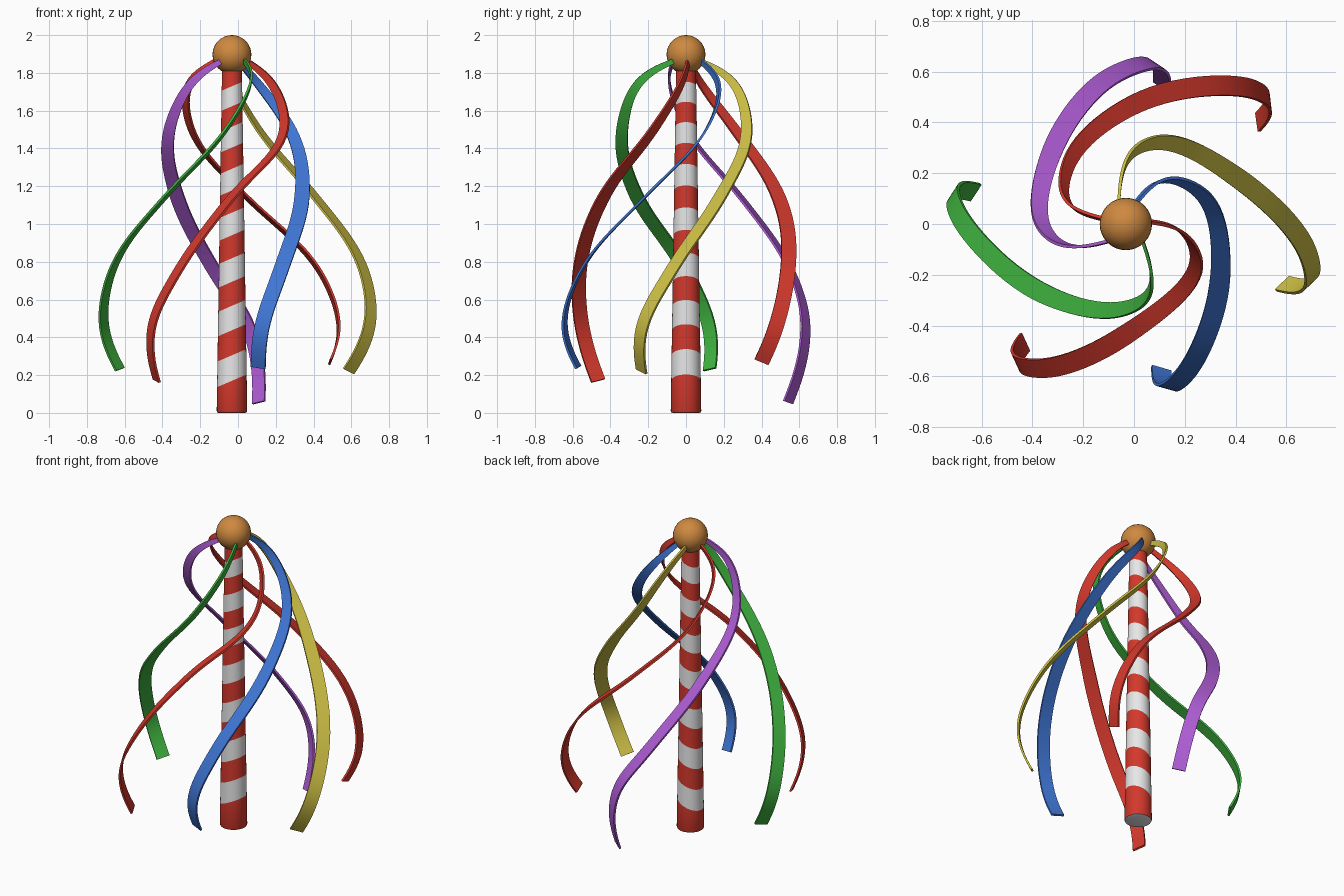
import bpy, bmesh, math
from mathutils import Vector, Quaternion

if "Cube" in bpy.data.objects:
    bpy.data.objects.remove(bpy.data.objects["Cube"])

CENTRE_X = -0.032


def material(name, rgb):
    mat = bpy.data.materials.new(name)
    mat.use_nodes = True
    mat.diffuse_color = (*rgb, 1)
    mat.node_tree.nodes["Principled BSDF"].inputs["Base Color"].default_value = (*rgb, 1)
    return mat


RED = material("red", (0.65, 0.04, 0.025))
WHITE = material("white", (0.8, 0.8, 0.8))
WOOD = material("warm wood", (0.62, 0.25, 0.05))
BLUE = material("blue", (0.05, 0.18, 0.66))
GREEN = material("green", (0.05, 0.45, 0.05))
YELLOW = material("yellow", (0.61, 0.52, 0.06))
PURPLE = material("purple", (0.43, 0.11, 0.67))


def finish(bm, name, mats, angle=40):
    mesh = bpy.data.meshes.new(name)
    bmesh.ops.recalc_face_normals(bm, faces=bm.faces)
    bm.to_mesh(mesh)
    bm.free()
    for mat in mats:
        mesh.materials.append(mat)
    obj = bpy.data.objects.new(name, mesh)
    bpy.context.collection.objects.link(obj)
    bpy.ops.object.select_all(action="DESELECT")
    obj.select_set(True)
    bpy.context.view_layer.objects.active = obj
    bpy.ops.object.shade_smooth_by_angle(angle=math.radians(angle))


# Tapered pole, cut by tilted planes into stripes
bm = bmesh.new()
bmesh.ops.create_cone(bm, cap_ends=True, segments=32, radius1=0.081, radius2=0.052, depth=1.86)
bmesh.ops.translate(bm, verts=bm.verts, vec=(0, 0, 0.93))
rim = [e for e in bm.edges if all(v.co.z < 0.01 for v in e.verts)]
bmesh.ops.bevel(bm, geom=rim, offset=0.01, segments=2, affect="EDGES", profile=0.5)
SLOPE = 0.43
bounds, height, step = [], 0.17, 0.135
while height < 1.85:
    bounds.append(height)
    geom = bm.verts[:] + bm.edges[:] + bm.faces[:]
    bmesh.ops.bisect_plane(bm, geom=geom, plane_co=(0, 0, height), plane_no=(-SLOPE, 0, 1))
    height += step
    step *= 0.98
bm.normal_update()
for face in bm.faces:
    c = face.calc_center_median()
    level = c.z - SLOPE * c.x
    face.material_index = sum(level > b for b in bounds) % 2
    if face.normal.z < -0.9:
        face.material_index = 1
bmesh.ops.translate(bm, verts=bm.verts, vec=(CENTRE_X, 0, 0))
finish(bm, "striped_pole", [RED, WHITE])

# Ball on top
bm = bmesh.new()
bmesh.ops.create_uvsphere(bm, u_segments=32, v_segments=16, radius=0.103)
bmesh.ops.translate(bm, verts=bm.verts, vec=(CENTRE_X, 0, 1.897))
finish(bm, "top_ball", [WOOD])


def smooth_path(points, steps=10, passes=6):
    """Cubic curve through the points, paced by distance, then relaxed."""
    gaps = [(b - a).length for a, b in zip(points, points[1:])]
    slopes = [(b - a) / g for a, b, g in zip(points, points[1:], gaps)]
    inner = [(s0 * g1 + s1 * g0) / (g0 + g1)
             for s0, s1, g0, g1 in zip(slopes, slopes[1:], gaps, gaps[1:])]
    speed = [2 * slopes[0] - inner[0]] + inner + [2 * slopes[-1] - inner[-1]]
    path = []
    for i, gap in enumerate(gaps):
        a, b = points[i], points[i + 1]
        for s in range(steps):
            t = s / steps
            ease = t * t * (3 - 2 * t)
            path.append(a.lerp(b, ease) + speed[i] * gap * t * (1 - t) ** 2
                        - speed[i + 1] * gap * t * t * (1 - t))
    path.append(points[-1])
    for _ in range(passes):
        middle = [(a + 2 * b + c) / 4 for a, b, c in zip(path, path[1:], path[2:])]
        path = [path[0]] + middle + [path[-1]]
    return path


def ribbon(name, mat, lean, spots, end_z, width=0.08, thick=0.012):
    levels = (1.86, 1.75, 1.5, 1.15, 0.75, 0.45, end_z)
    path = smooth_path([Vector((x, y, z)) for (x, y), z in zip(spots, levels)])
    n = len(path)
    tangents = [(path[min(i + 1, n - 1)] - path[max(i - 1, 0)]).normalized() for i in range(n)]
    # Carry a leaning strip along the path with the least twist
    up = Vector((0, 0, 1))
    side = (up - tangents[0] * up.dot(tangents[0])).normalized()
    side = Quaternion(tangents[0], math.radians(lean)) @ side
    bm = bmesh.new()
    rings = []
    for i in range(n):
        if i:
            side = tangents[i - 1].rotation_difference(tangents[i]) @ side
        # Narrow at the ball, full width from halfway down
        taper = 0.35 + 0.65 * min(1, 2 * i / n)
        flat = tangents[i].cross(side) * thick / 2
        half = side * width * taper / 2
        corners = (half + flat, flat - half, -half - flat, half - flat)
        rings.append([bm.verts.new(path[i] + c) for c in corners])
    for r0, r1 in zip(rings, rings[1:]):
        for k in range(4):
            m = (k + 1) % 4
            bm.faces.new((r0[k], r0[m], r1[m], r1[k]))
    bm.faces.new(rings[0])
    bm.faces.new(rings[-1])
    finish(bm, name, [mat])


# Six ribbons spiralling down and outwards
ribbon("blue_ribbon", BLUE, 19,
       [(0.005, 0.08), (0.1, 0.17), (0.28, 0.11), (0.342, -0.21),
        (0.225, -0.56), (0.125, -0.645), (0.107, -0.57)], 0.24)
ribbon("yellow_ribbon", YELLOW, 0,
       [(-0.06, 0.08), (-0.03, 0.25), (0.11, 0.325), (0.405, 0.185),
        (0.67, -0.08), (0.695, -0.235), (0.585, -0.235)], 0.22)
ribbon("red_back_ribbon", RED, 17,
       [(-0.12, 0.02), (-0.255, 0.075), (-0.25, 0.26), (0.035, 0.49),
        (0.435, 0.54), (0.535, 0.475), (0.487, 0.4)], 0.27)
ribbon("purple_ribbon", PURPLE, 8,
       [(-0.09, -0.065), (-0.245, -0.09), (-0.365, 0), (-0.325, 0.285),
        (-0.125, 0.56), (0.06, 0.635), (0.11, 0.54)], 0.055)
ribbon("green_ribbon", GREEN, 5,
       [(0.035, -0.07), (0.07, -0.25), (-0.06, -0.34), (-0.38, -0.265),
        (-0.67, 0), (-0.71, 0.125), (-0.625, 0.125)], 0.23)
ribbon("red_front_ribbon", RED, 16,
       [(0.05, 0.01), (0.175, -0.02), (0.25, -0.17), (-0.03, -0.435),
        (-0.32, -0.565), (-0.46, -0.55), (-0.43, -0.465)], 0.17)
